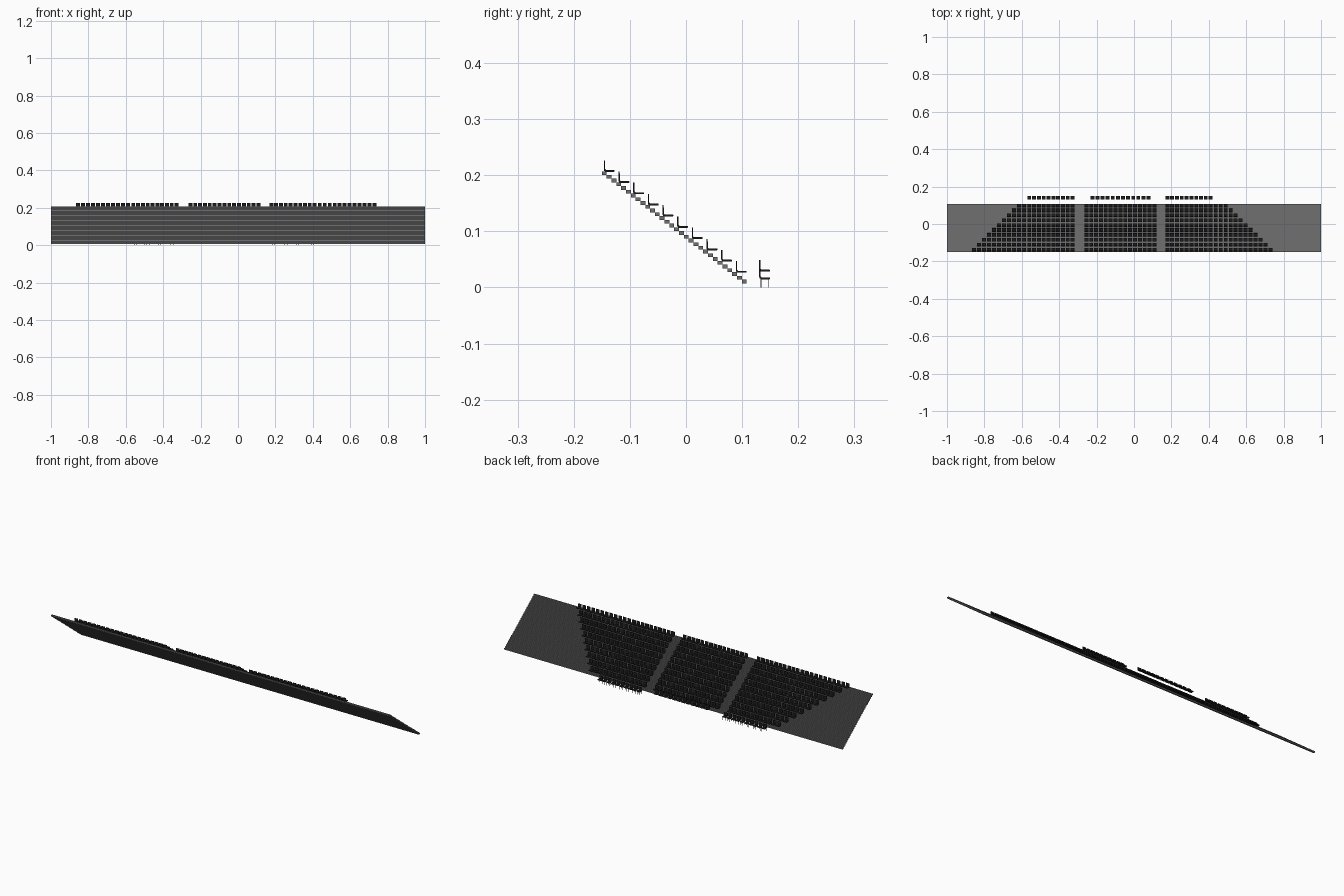
import bpy, bmesh

if "Cube" in bpy.data.objects:
    bpy.data.objects.remove(bpy.data.objects["Cube"])

P = 0.0257          # seat pitch inside a section
PW = 0.0267         # seat pitch in the tapering wings
W = 0.0205          # seat width
ROWS, STEPS = 10, 30
DY, DZ = 0.0086, 0.00666   # step going and rise


def material(name, rgb):
    m = bpy.data.materials.new(name)
    m.diffuse_color = (*rgb, 1)
    m.use_nodes = True
    m.node_tree.nodes["Principled BSDF"].inputs["Base Color"].default_value = m.diffuse_color
    return m


GREY = material("concrete", (0.16, 0.16, 0.16))
BLACK = material("seat_black", (0.012, 0.012, 0.012))
METAL = material("leg_grey", (0.1, 0.1, 0.1))


def box(bm, x0, x1, y0, y1, z0, z1):
    vs = bmesh.ops.create_cube(bm, size=1)["verts"]
    for v in vs:
        v.co = ((x0 + x1) / 2 + v.co.x * (x1 - x0),
                (y0 + y1) / 2 + v.co.y * (y1 - y0),
                (z0 + z1) / 2 + v.co.z * (z1 - z0))


def finish(bm, name, mat):
    bmesh.ops.recalc_face_normals(bm, faces=bm.faces[:])
    me = bpy.data.meshes.new(name)
    bm.to_mesh(me)
    bm.free()
    me.materials.append(mat)
    ob = bpy.data.objects.new(name, me)
    bpy.context.collection.objects.link(ob)
    return ob


# Side profile of one seat shell (y, z): upright back bent into a flat seat pan
SHELL = [(0, 0.0190), (0.0022, 0.0190), (0.0026, 0.0035), (0.0042, 0.0020),
         (0.0185, 0.0020), (0.0195, 0.0010), (0.0195, -0.0005),
         (0.0185, -0.0015), (0.0030, -0.0015), (0.0008, 0.0003), (0, 0.0025)]


def chair(bm, x, y, z):
    a = [bm.verts.new((x, y + p, z + q)) for p, q in SHELL]
    b = [bm.verts.new((x + W, y + p, z + q)) for p, q in SHELL]
    bm.faces.new(a)
    bm.faces.new(b[::-1])
    n = len(a)
    for i in range(n):
        j = (i + 1) % n
        bm.faces.new((a[i], b[i], b[j], a[j]))


# Stepped terrace, highest at the front (-y)
bm = bmesh.new()
for i in range(STEPS):
    y, z = -0.15 + i * DY, 0.207 - i * DZ
    box(bm, -1, 1, y, y + DY, z - DZ, z)
finish(bm, "terrace_steps", GREY)

# Raked seating: three blocks, with wings that widen toward the top
left, middle, right = bmesh.new(), bmesh.new(), bmesh.new()
for r in range(ROWS):
    y, z = -0.1465 + 3 * DY * r * 1.013, 0.2075 - 3 * DZ * r
    for i in range(10):
        chair(left, -0.570 + i * P, y, z)
        chair(right, 0.168 + i * P, y, z)
    for i in range(ROWS + 1 - r):
        chair(left, -0.598 - i * PW, y, z)
    for i in range(ROWS + 2 - r):
        chair(right, 0.4265 + i * PW, y, z)
    for i in range(15):
        chair(middle, -0.265 + i * 0.026, y, z)
finish(left, "left_seats", BLACK)
finish(middle, "middle_seats", BLACK)
finish(right, "right_seats", BLACK)

# Front floor rows: outer ones on legs, middle one set higher
for name, x0 in (("left", -0.570), ("right", 0.168)):
    seats, legs = bmesh.new(), bmesh.new()
    for i in range(10):
        x = x0 + i * P
        chair(seats, x, 0.1305, 0.0160)
        for lx in (x + 0.002, x + W - 0.0032):
            for ly in (0.1330, 0.1470):
                box(legs, lx, lx + 0.0012, ly, ly + 0.0012, 0, 0.0150)
    finish(seats, name + "_floor_seats", BLACK)
    finish(legs, name + "_floor_seat_legs", METAL)
bm = bmesh.new()
for i in range(12):
    chair(bm, -0.233 + i * 0.0273, 0.1305, 0.0295)
finish(bm, "middle_floor_seats", BLACK)
